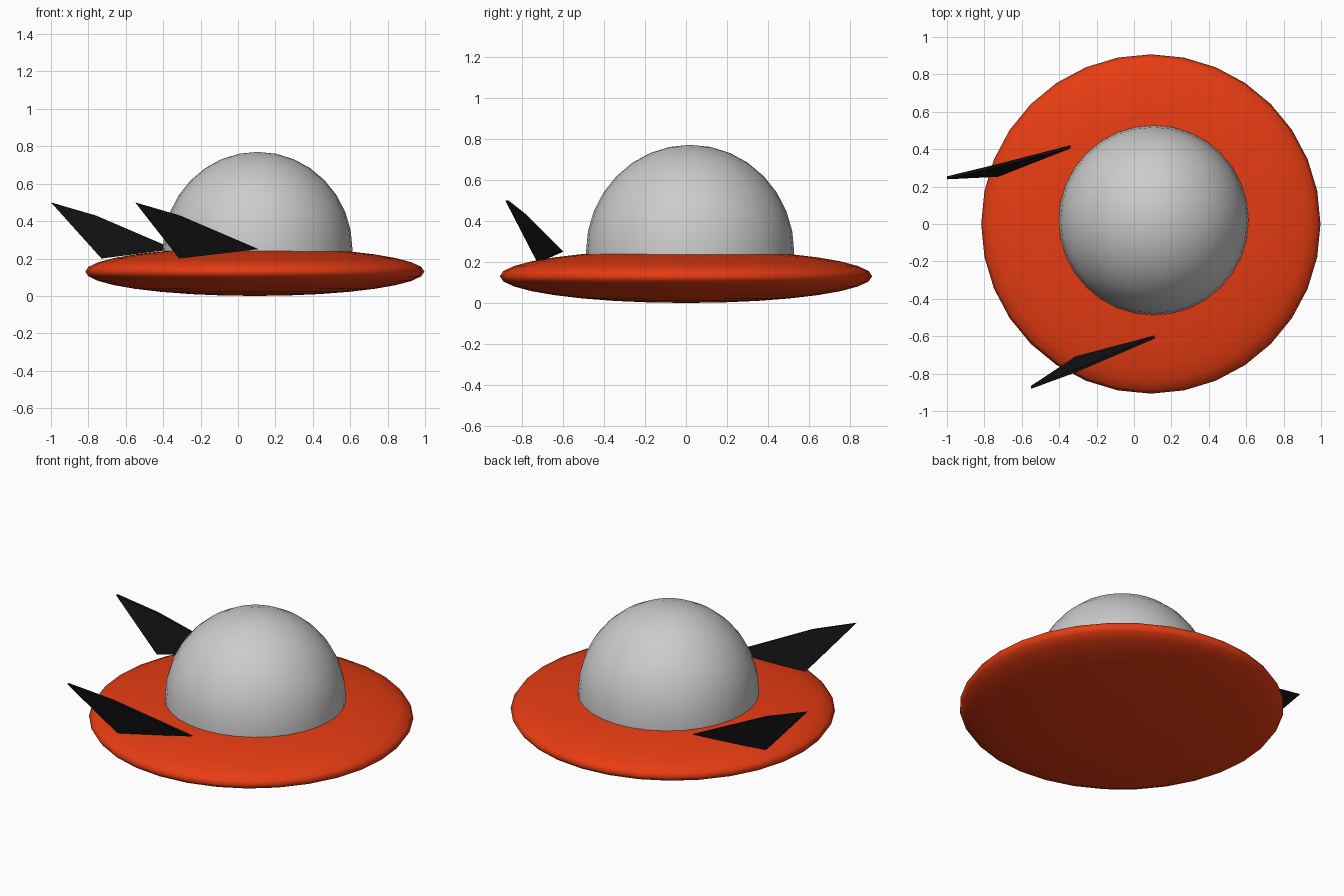
import bpy, bmesh
from mathutils import Matrix, Vector

if "Cube" in bpy.data.objects:
    bpy.data.objects.remove(bpy.data.objects["Cube"])


def material(name, rgb):
    mat = bpy.data.materials.new(name)
    mat.diffuse_color = (*rgb, 1)
    mat.use_nodes = True
    mat.node_tree.nodes["Principled BSDF"].inputs["Base Color"].default_value = mat.diffuse_color
    return mat


def add_object(name, bm, mat=None):
    mesh = bpy.data.meshes.new(name)
    bmesh.ops.recalc_face_normals(bm, faces=bm.faces)
    bm.to_mesh(mesh)
    bm.free()
    if mat:
        mesh.materials.append(mat)
    obj = bpy.data.objects.new(name, mesh)
    bpy.context.collection.objects.link(obj)
    return obj


def ball(center, size):
    bm = bmesh.new()
    bmesh.ops.create_uvsphere(bm, u_segments=32, v_segments=16, radius=1)
    bmesh.ops.transform(
        bm, matrix=Matrix.Translation(center) @ Matrix.Diagonal((*size, 1)), verts=bm.verts)
    for f in bm.faces:
        f.smooth = True
    return bm


red = material("hull_red", (0.8, 0.045, 0.006))
black = material("fin_black", (0.006, 0.006, 0.006))

# Saucer hull: flattened sphere
add_object("saucer_hull", ball((0.09, 0, 0.13), (0.907, 0.907, 0.13)), red)

# Dome: upper half of a sphere, rim sunk slightly into the hull
dome = ball((0.105, 0.02, 0.25), (0.507, 0.507, 0.52))
bmesh.ops.delete(dome, geom=[v for v in dome.verts if v.co.z < 0.24], context='VERTS')
rim = [e for e in dome.edges if e.is_boundary]
skirt = bmesh.ops.extrude_edge_only(dome, edges=rim)["geom"]
for v in skirt:
    if isinstance(v, bmesh.types.BMVert):
        v.co.z -= 0.03
for f in dome.faces:
    f.smooth = True
add_object("dome", dome)


# Fins: tip, top bend, front end, bottom corner of a thin swept-back blade
def fin(name, corners, thickness=0.016):
    bm = bmesh.new()
    half = Vector((0, thickness / 2, 0))
    sides = []
    for offset in (half, -half):
        sides.append([bm.verts.new(Vector(c) + offset) for c in corners])
    for s in sides:
        bm.faces.new((s[0], s[1], s[3]))
        bm.faces.new((s[1], s[2], s[3]))
    a, b = sides
    for i in range(4):
        j = (i + 1) % 4
        bm.faces.new((a[i], a[j], b[j], b[i]))
    add_object(name, bm, black)


fin("back_fin", [(-1.0, 0.247, 0.50), (-0.76, 0.305, 0.43),
                 (-0.34, 0.413, 0.25), (-0.73, 0.26, 0.20)])
fin("front_fin", [(-0.55, -0.873, 0.50), (-0.31, -0.785, 0.43),
                  (0.11, -0.605, 0.25), (-0.315, -0.718, 0.20)])
